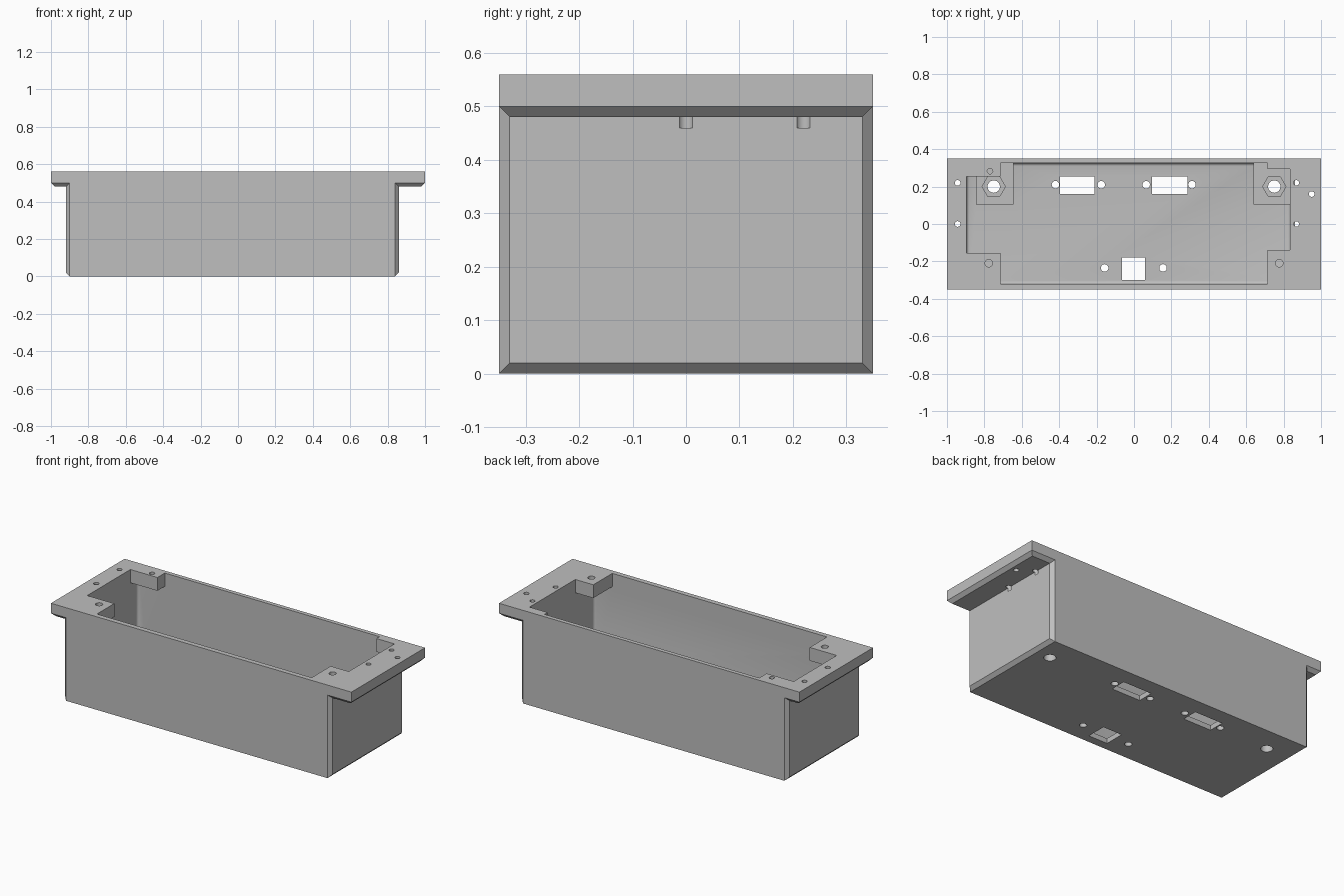
import bpy, bmesh, math
from mathutils import Matrix

old = bpy.data.objects.get("Cube")
if old:
    bpy.data.objects.remove(old, do_unlink=True)

grey = bpy.data.materials.new("plain grey")
grey.use_nodes = True
colour = (0.52, 0.52, 0.52, 1)
grey.diffuse_color = colour
grey.node_tree.nodes["Principled BSDF"].inputs["Base Color"].default_value = colour


def to_object(bm, name):
    bmesh.ops.recalc_face_normals(bm, faces=bm.faces)
    mesh = bpy.data.meshes.new(name)
    bm.to_mesh(mesh)
    bm.free()
    mesh.materials.append(grey)
    obj = bpy.data.objects.new(name, mesh)
    bpy.context.collection.objects.link(obj)
    return obj


def prism(outline, z0, z1):
    bm = bmesh.new()
    face = bm.faces.new([bm.verts.new((x, y, z0)) for x, y in outline])
    moved = bmesh.ops.extrude_face_region(bm, geom=[face])["geom"]
    for v in moved:
        if isinstance(v, bmesh.types.BMVert):
            v.co.z = z1
    return bm


def block(x0, x1, y0, y1, z0, z1):
    return prism([(x0, y0), (x1, y0), (x1, y1), (x0, y1)], z0, z1)


def cylinder(x, y, r, z0, z1, sides=24):
    ring = [2 * math.pi * i / sides for i in range(sides)]
    return prism([(x + r * math.cos(a), y + r * math.sin(a)) for a in ring], z0, z1)


def combine(target, bm, operation="DIFFERENCE"):
    tool = to_object(bm, "cutter")
    tool.hide_render = True
    mod = target.modifiers.new("combine", "BOOLEAN")
    mod.operation = operation
    mod.solver = "EXACT"
    mod.object = tool
    bpy.context.view_layer.objects.active = target
    bpy.ops.object.modifier_apply(modifier=mod.name)
    bpy.data.objects.remove(tool, do_unlink=True)


# Outer body: flanged profile lofted along y, with chamfered ends and flange underside
TOP, LIP, C = 0.56, 0.5, 0.02
left, right = -0.9, 0.84


def half(edge, wall, s, c):
    return [(edge, TOP), (edge, LIP), (edge - s * c, LIP - c),
            (wall + s * c, LIP - c), (wall + s * c, c), (wall, 0)]


def section(c):
    return half(-1, left, -1, c) + half(1, right, 1, c)[::-1]


bm = bmesh.new()
rings = [[bm.verts.new((x, y, z)) for x, z in section(c)]
         for y, c in ((-0.35, 0), (-0.33, C), (0.33, C), (0.35, 0))]
count = len(rings[0])
for a, b in zip(rings, rings[1:]):
    for i in range(count):
        j = (i + 1) % count
        bm.faces.new((a[i], a[j], b[j], b[i]))
bm.faces.new(rings[0])
bm.faces.new(rings[-1][::-1])
bmesh.ops.remove_doubles(bm, verts=bm.verts, dist=0.0001)
body = to_object(bm, "flanged_enclosure")

# Inner cavity with rounded lower and upright edges
FLOOR = 0.03
bm = block(-0.895, 0.835, -0.32, 0.325, FLOOR, 0.48)
edges = [e for e in bm.edges if min(v.co.z for v in e.verts) < 0.4]
bmesh.ops.bevel(bm, geom=edges, offset=0.015, segments=4, profile=0.5, affect="EDGES")
combine(body, bm)

# Stepped opening through the flange, leaving corner tabs
combine(body, prism([(-0.715, -0.32), (0.715, -0.32), (0.715, -0.14), (0.835, -0.14),
                     (0.835, 0.295), (0.715, 0.295), (0.715, 0.325), (-0.715, 0.325),
                     (-0.715, 0.255), (-0.895, 0.255), (-0.895, -0.155), (-0.715, -0.155)],
                    0.46, 0.6))

# Floor bosses with hexagonal nut pockets and bolt holes
for x0, x1, x in ((-0.845, -0.645, -0.75), (0.64, 0.845, 0.75)):
    combine(body, block(x0, x1, 0.103, 0.335, FLOOR - 0.01, 0.12), "UNION")
    combine(body, cylinder(x, 0.2, 0.062, 0.07, 0.2, 6))
    combine(body, cylinder(x, 0.2, 0.033, -0.1, 0.2, 32))

# Connector cutouts in the floor with their screw holes
for x0, x1, y0, y1 in ((-0.395, -0.21, 0.16, 0.255), (0.095, 0.285, 0.16, 0.255),
                       (-0.065, 0.06, -0.3, -0.18)):
    combine(body, block(x0, x1, y0, y1, -0.1, 0.1))
for x, y in ((-0.42, 0.21), (-0.175, 0.21), (0.065, 0.21), (0.31, 0.21),
             (-0.157, -0.235), (0.155, -0.235)):
    combine(body, cylinder(x, y, 0.02, -0.1, 0.1))

# Screw holes through the flange and the corner tabs
for x, y, r in ((-0.943, 0.22, 0.015), (-0.943, 0, 0.015), (0.868, 0.22, 0.0145),
                (0.868, 0, 0.0145), (0.95, 0.16, 0.015), (-0.777, -0.21, 0.02),
                (0.777, -0.21, 0.02), (-0.77, 0.283, 0.015)):
    combine(body, cylinder(x, y, r, 0.46, 0.6))

# Sharp edges kept, round holes smoothed
bpy.ops.object.select_all(action="DESELECT")
body.select_set(True)
bpy.context.view_layer.objects.active = body
bpy.ops.object.shade_smooth_by_angle(angle=math.radians(30))
